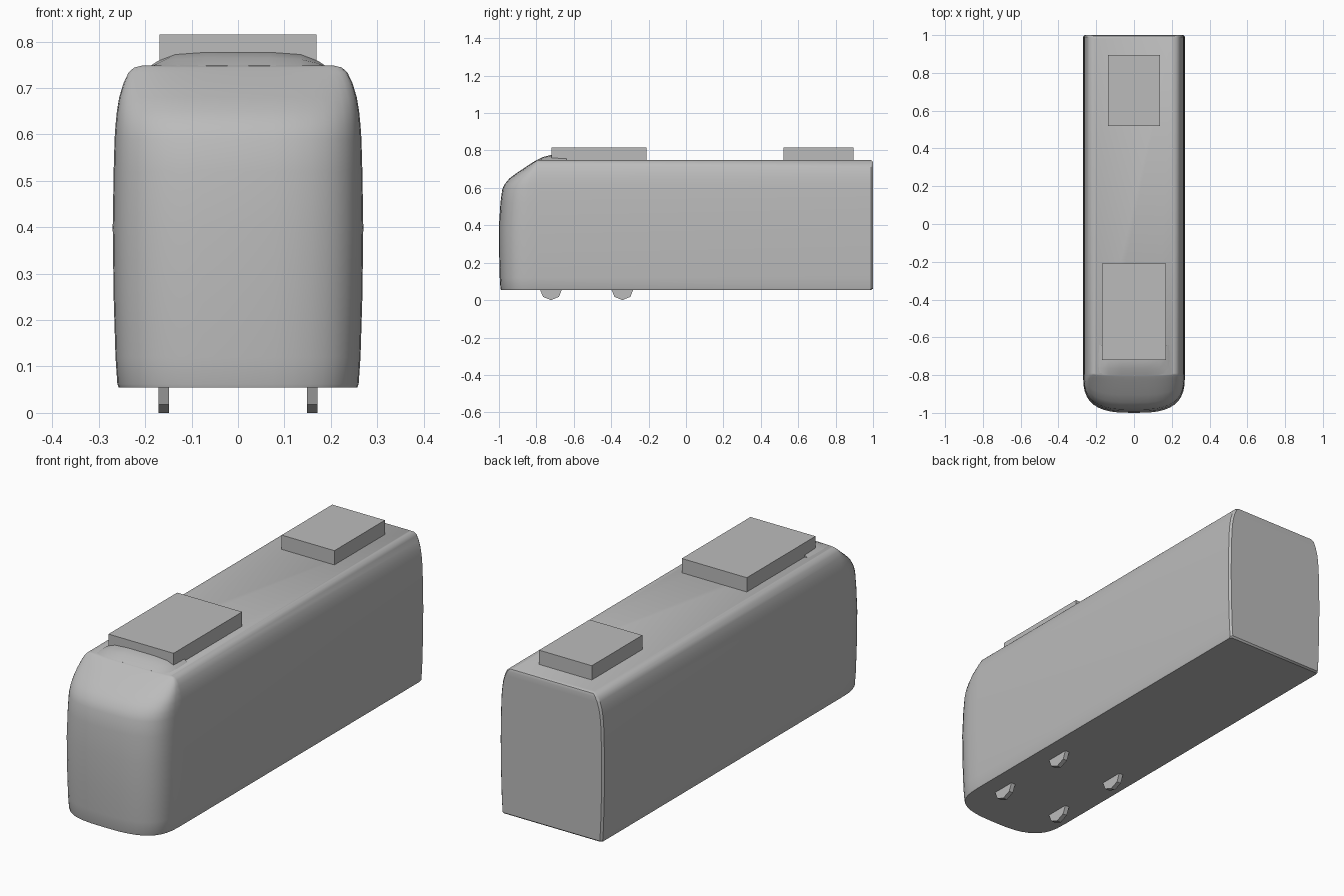
import bpy, bmesh, math

cube = bpy.data.objects.get("Cube")
if cube:
    bpy.data.objects.remove(cube, do_unlink=True)

grey = bpy.data.materials.new("plain_grey")
grey.use_nodes = True
colour = (0.5, 0.5, 0.5, 1)
grey.diffuse_color = colour
grey.node_tree.nodes["Principled BSDF"].inputs["Base Color"].default_value = colour


def finish(name, bm, smooth=0):
    bmesh.ops.recalc_face_normals(bm, faces=bm.faces)
    mesh = bpy.data.meshes.new(name)
    bm.to_mesh(mesh)
    bm.free()
    mesh.materials.append(grey)
    obj = bpy.data.objects.new(name, mesh)
    bpy.context.collection.objects.link(obj)
    if smooth:
        bpy.ops.object.select_all(action='DESELECT')
        obj.select_set(True)
        bpy.context.view_layer.objects.active = obj
        bpy.ops.object.shade_smooth_by_angle(angle=math.radians(smooth))
    return obj


def loft(name, rings, smooth):
    """Skin closed rings of equal length and cap both ends."""
    bm = bmesh.new()
    rows = [[bm.verts.new(p) for p in ring] for ring in rings]
    for a, b in zip(rows, rows[1:]):
        for i in range(len(a)):
            j = (i + 1) % len(a)
            bm.faces.new((a[i], a[j], b[j], b[i]))
    bm.faces.new(rows[0])
    bm.faces.new(rows[-1])
    return finish(name, bm, smooth)


def box(name, x, y0, y1, z0, z1):
    bm = bmesh.new()
    bmesh.ops.create_cube(bm, size=1)
    for v in bm.verts:
        v.co = (v.co.x * 2 * x, y1 if v.co.y > 0 else y0, z1 if v.co.z > 0 else z0)
    return finish(name, bm)


# Car body: horizontal outlines (height, half width, front y, rear y)
levels = [(0.055, 0.257, -0.99, 0.992), (0.062, 0.26, -0.992, 1), (0.12, 0.264, -0.996, 1),
          (0.25, 0.268, -0.999, 1), (0.4, 0.27, -1, 1), (0.52, 0.268, -0.992, 1),
          (0.59, 0.266, -0.983, 1), (0.62, 0.264, -0.97, 1), (0.65, 0.261, -0.945, 1),
          (0.68, 0.256, -0.905, 1), (0.71, 0.247, -0.86, 1), (0.733, 0.236, -0.825, 1),
          (0.744, 0.224, -0.807, 0.996), (0.748, 0.208, -0.8, 0.99)]
NOSE_BACK, STEPS = -0.79, 20
rings = []
for z, w, front, rear in levels:
    ring = [(w, rear - 0.01, z)]
    for i in range(STEPS + 1):
        a = math.pi * i / STEPS
        c, s = math.cos(a), math.sin(a)
        ring.append((math.copysign(abs(c) ** 0.67, c) * w,
                     NOSE_BACK + (front - NOSE_BACK) * abs(s) ** 0.67, z))
    ring += [(-w, rear - 0.01, z), (0.008 - w, rear, z), (w - 0.008, rear, z)]
    rings.append(ring)
loft("car_body", rings, 35)

# Raised fairing over the cab, running in under the front roof unit
rows = [(-0.8, 0.19, 0.748), (-0.765, 0.192, 0.765), (-0.72, 0.193, 0.777), (-0.64, 0.19, 0.774)]
arch = [(-1, 0), (-0.9, 0.4), (-0.7, 0.85), (-0.35, 1), (0.35, 1), (0.7, 0.85), (0.9, 0.4), (1, 0)]
loft("cab_fairing", [[(u * w, y, 0.745 + (top - 0.745) * h) for u, h in arch]
                     for y, w, top in rows], 35)

# Roof equipment
box("front_roof_unit", 0.169, -0.72, -0.21, 0.74, 0.815)
box("rear_roof_unit", 0.137, 0.52, 0.895, 0.74, 0.815)

# Wheels: eight-sided discs half sunk into the floor
for side, label in ((1, "left"), (-1, "right")):
    for y, place in ((-0.722, "front"), (-0.34, "rear")):
        loft(f"{place}_{label}_wheel",
             [[(side * x, y + 0.06 * math.sin(k * math.pi / 4),
                0.06 - 0.06 * math.cos(k * math.pi / 4)) for k in range(8)]
              for x in (0.149, 0.171)], 0)
